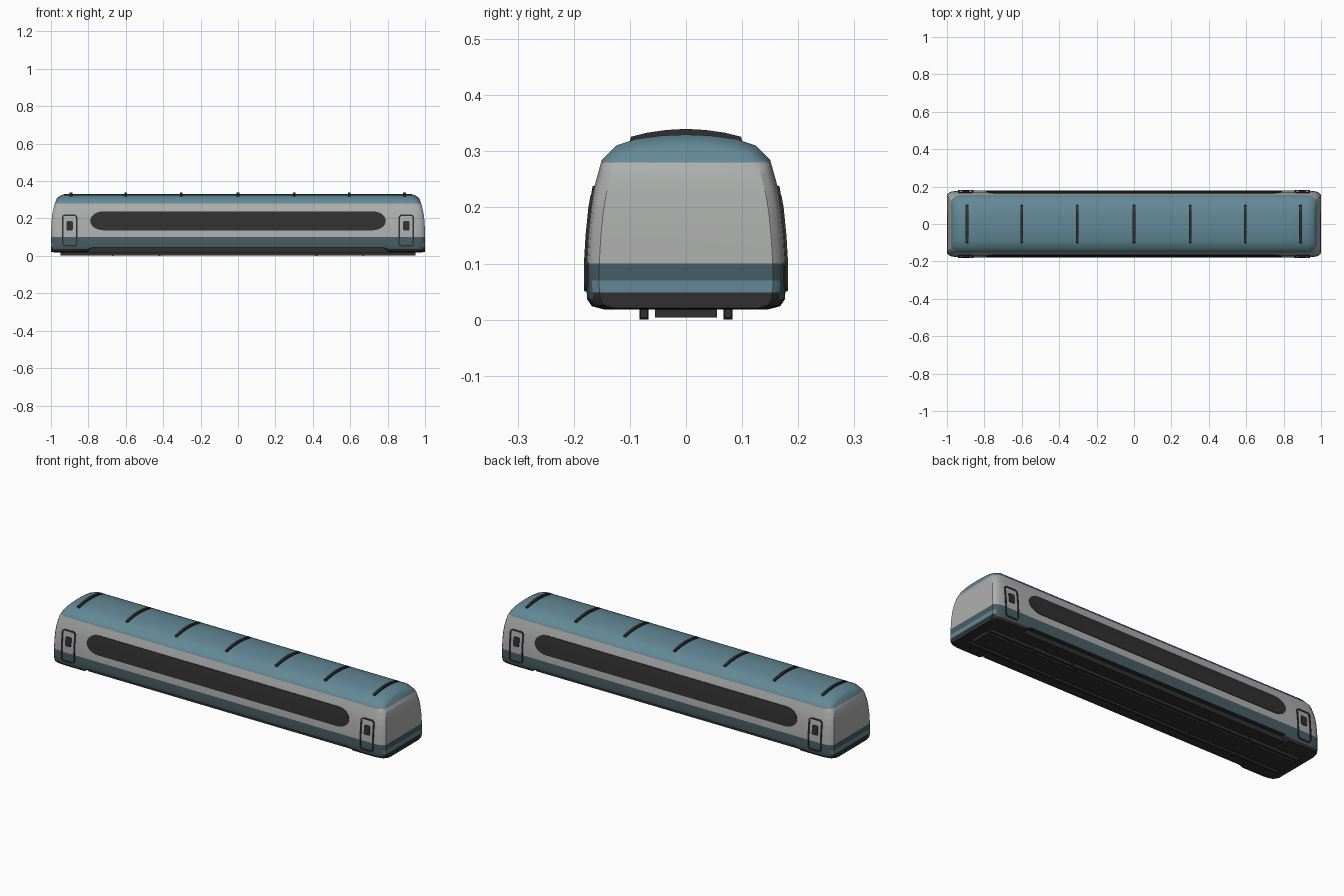
import bpy, bmesh, math
from mathutils import Vector

if "Cube" in bpy.data.objects:
    bpy.data.objects.remove(bpy.data.objects["Cube"])

def material(name, col):
    m = bpy.data.materials.new(name)
    m.diffuse_color = (*col, 1)
    m.use_nodes = True
    m.node_tree.nodes["Principled BSDF"].inputs["Base Color"].default_value = m.diffuse_color
    return m

GREY = material("light grey", (0.42, 0.43, 0.42))
TEAL = material("teal", (0.125, 0.25, 0.31))
DEEP = material("dark teal", (0.063, 0.112, 0.13))
DARK = material("charcoal", (0.03, 0.03, 0.03))

def finish(name, bm, mats, smooth=True):
    bmesh.ops.recalc_face_normals(bm, faces=bm.faces)
    me = bpy.data.meshes.new(name)
    bm.to_mesh(me)
    bm.free()
    ob = bpy.data.objects.new(name, me)
    bpy.context.collection.objects.link(ob)
    for m in mats:
        me.materials.append(m)
    if smooth:
        bpy.ops.object.select_all(action='DESELECT')
        ob.select_set(True)
        bpy.context.view_layer.objects.active = ob
        bpy.ops.object.shade_smooth_by_angle(angle=math.radians(30))
    return ob

def slice_z(bm, levels):
    for z in levels:
        bmesh.ops.bisect_plane(bm, geom=bm.verts[:] + bm.edges[:] + bm.faces[:], dist=1e-5,
                               plane_co=(0, 0, z), plane_no=(0, 0, 1))

# Half cross-section (y, z), bottom to top
HALF = [(0.145, 0.018), (0.168, 0.024), (0.176, 0.036), (0.178, 0.06), (0.178, 0.10), (0.175, 0.15),
        (0.170, 0.20), (0.164, 0.235), (0.150, 0.285), (0.125, 0.310), (0.090, 0.322), (0.045, 0.328)]
SECTION = HALF + [(0, 0.330)] + [(-y, z) for y, z in reversed(HALF)]

def side_y(z):
    for (y0, z0), (y1, z1) in zip(HALF, HALF[1:]):
        if z0 <= z <= z1:
            return y0 + (y1 - y0) * (z - z0) / (z1 - z0)
    return HALF[0][0]

# Car body: lofted rings with rounded ends, (x, width scale, height scale)
ends = [(0.78, 1, 1), (0.81, 1, 1), (0.93, 1, 1), (0.955, 0.992, 0.985), (0.975, 0.975, 0.97),
        (0.99, 0.94, 0.95), (1.0, 0.87, 0.925)]
stations = [(-x, a, b) for x, a, b in reversed(ends)] + ends
bm = bmesh.new()
rings = []
for x, a, b in stations:
    ring = []
    for y, z in SECTION:
        zz = 0.05 + (z - 0.05) * b
        if abs(x) < 0.8:
            zz = max(zz, 0.044)          # raised skirt between the ends
        ring.append(bm.verts.new((x, y * a, zz)))
    rings.append(ring)
n = len(SECTION)
for r, s in zip(rings, rings[1:]):
    for i in range(n):
        bm.faces.new((r[i], r[(i + 1) % n], s[(i + 1) % n], s[i]))
bm.faces.new(rings[0])
bm.faces.new(rings[-1])
slice_z(bm, [0.026, 0.048, 0.07, 0.10, 0.15, 0.20, 0.235, 0.26, 0.28, 0.295])
for v in bm.verts:                       # ends lean back towards the roof
    t = max(0, abs(v.co.x) - 0.93) / 0.07
    v.co.x -= math.copysign(t * 0.028 * (max(0, v.co.z - 0.08) / 0.22) ** 3, v.co.x)
bmesh.ops.recalc_face_normals(bm, faces=bm.faces)
for f in bm.faces:                       # livery by height and direction
    z, nrm = f.calc_center_median().z, f.normal
    endface = abs(nrm.x) > 0.5
    if z < 0.048 and (endface or nrm.z < -0.4 or z < 0.026):
        f.material_index = 3
    elif z < 0.07 and endface:
        f.material_index = 1
    elif z < 0.10:
        f.material_index = 2
    elif z > 0.28:
        f.material_index = 1
finish("car_body", bm, [GREY, TEAL, DEEP, DARK])

def rounded(x0, x1, z0, z1, rx, rz, seg=6):
    pts = []
    for cx, cz, a0 in ((x1 - rx, z1 - rz, 0), (x0 + rx, z1 - rz, 90),
                       (x0 + rx, z0 + rz, 180), (x1 - rx, z0 + rz, 270)):
        for i in range(seg + 1):
            a = math.radians(a0 + 90 * i / seg)
            pts.append((cx + rx * math.cos(a), cz + rz * math.sin(a)))
    return pts

def side_plate(name, outer, side, inner=None, off=0.004):
    """Thin plate, or ring when inner is given, that follows the curved side."""
    bm = bmesh.new()
    o = [bm.verts.new((x, 0, z)) for x, z in outer]
    if inner:
        q = [bm.verts.new((x, 0, z)) for x, z in inner]
        for i in range(len(o)):
            j = (i + 1) % len(o)
            bm.faces.new((o[i], o[j], q[j], q[i]))
    else:
        bm.faces.new(o)
    slice_z(bm, [z for _, z in HALF])
    for v in bm.verts:
        v.co.y = side * (side_y(v.co.z) + off)
    ext = bmesh.ops.extrude_face_region(bm, geom=bm.faces[:])
    for v in ext["geom"]:
        if isinstance(v, bmesh.types.BMVert):
            v.co.y -= side * 0.007
    finish(name, bm, [DARK])

for side, label in ((-1, "front"), (1, "back")):
    # Long window strip
    side_plate(f"window_strip_{label}", rounded(-0.79, 0.79, 0.137, 0.238, 0.07, 0.05), side, off=0.003)
    for c in (-0.9, 0.9):
        # Door seal frame, door glass and step
        side_plate(f"door_frame_{label}", rounded(c - 0.041, c + 0.041, 0.05, 0.221, 0.016, 0.016), side,
                   rounded(c - 0.034, c + 0.034, 0.057, 0.214, 0.011, 0.011))
        side_plate(f"door_glass_{label}", rounded(c - 0.017, c + 0.017, 0.136, 0.186, 0.007, 0.007), side)

# Roof ribs
prof = [(-0.098, 0.326), (-0.07, 0.333), (-0.035, 0.338), (0, 0.340), (0.035, 0.338), (0.07, 0.333),
        (0.098, 0.326), (0.101, 0.316), (0, 0.320), (-0.101, 0.316)]
for x in (-0.893, -0.6, -0.303, 0, 0.3, 0.595, 0.89):
    bm = bmesh.new()
    f = bm.faces.new([bm.verts.new((x - 0.007, y, z)) for y, z in prof])
    ext = bmesh.ops.extrude_face_region(bm, geom=[f])
    bmesh.ops.translate(bm, vec=(0.014, 0, 0), verts=[v for v in ext["geom"] if isinstance(v, bmesh.types.BMVert)])
    finish("roof_rib", bm, [DARK])

def box(name, x0, x1, y0, y1, z0, z1):
    bm = bmesh.new()
    bmesh.ops.create_cube(bm, size=1)
    for v in bm.verts:
        v.co = Vector(((x0 + x1) / 2 + v.co.x * (x1 - x0), (y0 + y1) / 2 + v.co.y * (y1 - y0),
                       (z0 + z1) / 2 + v.co.z * (z1 - z0)))
    finish(name, bm, [DARK], False)

# Underframe, centre plate and side rails
box("underframe", -0.80, 0.80, -0.15, 0.15, 0.019, 0.05)
box("centre_plate", -0.95, 0.95, -0.055, 0.055, 0.004, 0.03)
for s in (-1, 1):
    box("under_rail", -0.95, 0.95, s * 0.075 - 0.006, s * 0.075 + 0.006, 0.003, 0.03)

# Wheels just showing beneath the floor
for x in (-0.67, -0.42, 0.42, 0.67):
    for s in (-1, 1):
        bpy.ops.mesh.primitive_cylinder_add(vertices=20, radius=0.042, depth=0.016,
                                            location=(x, s * 0.075, 0.042), rotation=(math.pi / 2, 0, 0))
        w = bpy.context.object
        w.name = "wheel"
        w.data.materials.append(DARK)
